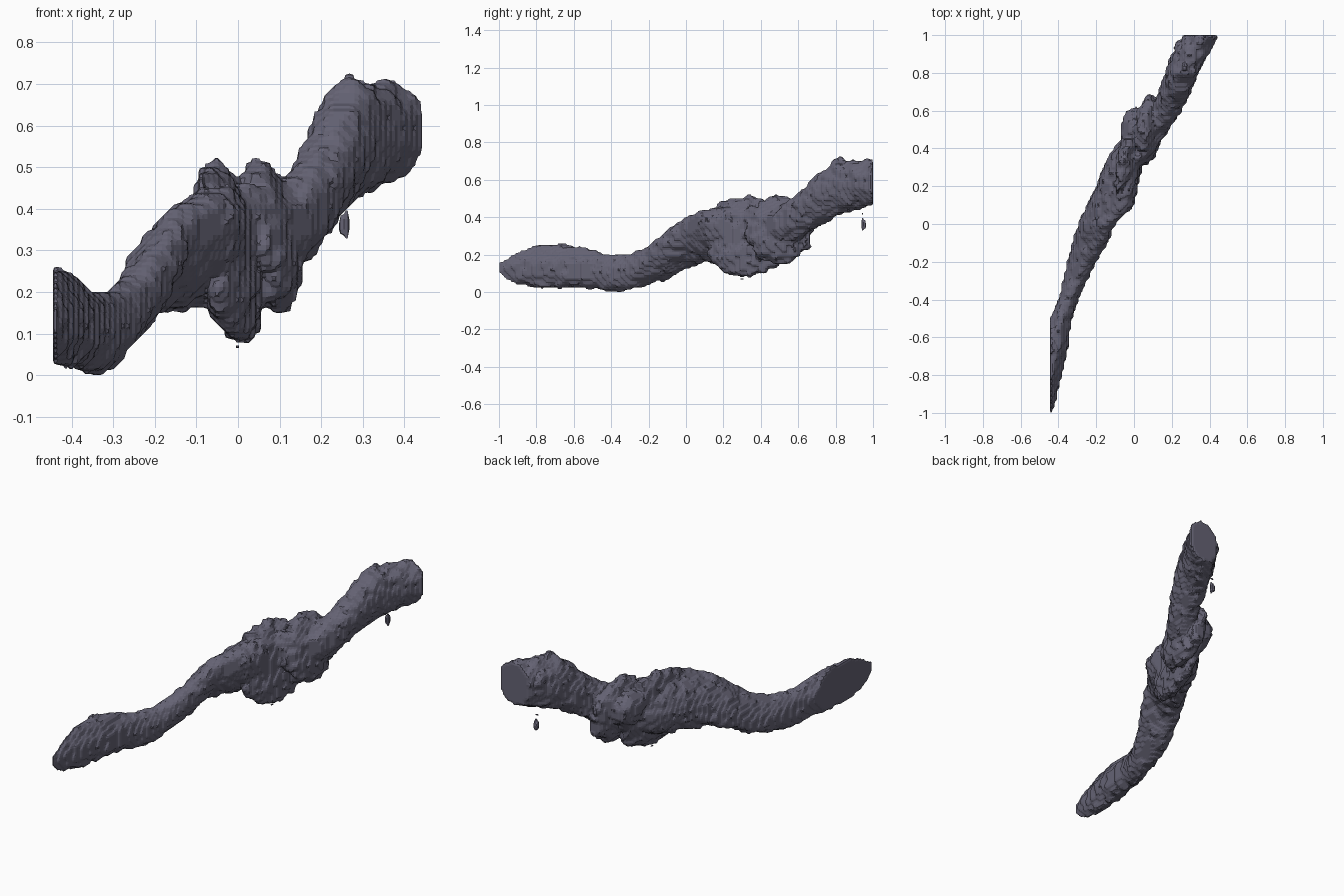
import bpy
from itertools import product
from mathutils import Vector, noise

if "Cube" in bpy.data.objects:
    bpy.data.objects.remove(bpy.data.objects["Cube"])

STEP = 0.0125
ORIGIN = Vector((-0.445, -1.0, 0.0))
COUNT = (71, 160, 60)

slate = bpy.data.materials.new("slate grey")
slate.use_nodes = True
slate.diffuse_color = (0.13, 0.125, 0.175, 1)
slate.node_tree.nodes["Principled BSDF"].inputs["Base Color"].default_value = slate.diffuse_color

# Trunk stations: y, x low, x high, z low, z high, rise per unit of x
STATIONS = [
    (-1.0, -.52, -.433, .085, .175, 0), (-.95, -.52, -.42, .045, .21, -.2),
    (-.8, -.52, -.382, .025, .26, -.4), (-.65, -.495, -.35, .025, .26, -.4),
    (-.5, -.438, -.33, .015, .225, -.2), (-.4, -.4, -.295, 0, .2, 0),
    (-.3, -.377, -.25, .01, .2, .3), (-.2, -.35, -.2, .04, .245, .7),
    (-.1, -.325, -.14, .07, .325, .9), (0, -.3, -.1, .125, .4, .9),
    (.1, -.25, 0, .16, .44, .6), (.2, -.2, .02, .16, .455, .4),
    (.3, -.16, .035, .17, .46, .3), (.4, -.11, .11, .18, .45, .3),
    (.5, -.02, .19, .21, .45, .4), (.6, .08, .25, .27, .53, .6),
    (.7, .13, .3, .35, .635, .6), (.8, .165, .34, .4, .705, .4),
    (.9, .2, .395, .435, .7, .2), (1.01, .27, .46, .47, .705, 0),
]

# Lumps: centre, radii, sideways lean per unit of depth and of height
LUMPS = [
    ((-.025, .32, .295), (.065, .23, .215), .2, -.15),
    ((.075, .5, .335), (.07, .18, .18), .1, -.15),
    ((.01, .5, .36), (.08, .12, .1), 0, 0),
    ((.267, .83, .69), (.014, .03, .035), 0, 0),
    ((.245, .93, .6), (.035, .04, .05), 0, 0),
]
DROPS = [
    ((.257, .947, .362), (.015, .015, .034), 0, 0),
    ((.257, .947, .418), (.009, .009, .009), 0, 0),
    ((-.005, .3, .072), (.009, .009, .009), 0, 0),
]


def section(y):
    """Blend the two stations around y."""
    for a, b in zip(STATIONS, STATIONS[1:]):
        if y <= b[0]:
            t = (y - a[0]) / (b[0] - a[0])
            return [p + (q - p) * t for p, q in zip(a[1:], b[1:])]


def in_lump(p, lump, limit):
    (cx, cy, cz), (rx, ry, rz), lean_y, lean_z = lump
    dy, dz = p.y - cy, p.z - cz
    dx = p.x - cx - lean_y * dy - lean_z * dz
    return (dx / rx) ** 2 + (dy / ry) ** 2 + (dz / rz) ** 2 < limit


def fill(test):
    """Collect the grid cells whose centres pass a test made for each slice."""
    cells = set()
    for j in range(COUNT[1]):
        inside = test(ORIGIN.y + (j + .5) * STEP)
        for i, k in product(range(COUNT[0]), range(COUNT[2])):
            p = ORIGIN + Vector((i + .5, j + .5, k + .5)) * STEP
            if inside(p):
                cells.add((i, j, k))
    return cells


def trunk_test(y):
    x0, x1, z0, z1, skew = section(y)
    cx, cz, rx = (x0 + x1) / 2, (z0 + z1) / 2, (x1 - x0) / 2
    rz = max(((z1 - z0) / 2) ** 2 - (skew * rx) ** 2, .0004) ** .5
    near = [l for l in LUMPS if abs(y - l[0][1]) < l[1][1] * 1.2]

    def inside(p):
        dx = p.x - cx
        d = (dx / rx) ** 2 + ((p.z - cz - skew * dx) / rz) ** 2
        if d < .75:
            return True
        if d > 1.3 and not near:
            return False
        limit = 1 + .25 * noise.noise(p * 22)
        return d < limit or any(in_lump(p, l, limit) for l in near)
    return inside


def drop_test(y):
    near = [d for d in DROPS if abs(y - d[0][1]) < .02]
    return lambda p: any(in_lump(p, d, 1) for d in near)


def corner_point(c, cells):
    """Chamfered position of a grid corner: mean of the crossings around it."""
    total, hits = Vector(), 0
    for axis in range(3):
        for s, t in product((0, 1), repeat=2):
            low = [0, 0, 0]
            low[axis] = -1
            low[(axis + 1) % 3], low[(axis + 2) % 3] = s - 1, t - 1
            a = [c[n] + low[n] for n in range(3)]
            b = list(a)
            b[axis] += 1
            if (tuple(a) in cells) != (tuple(b) in cells):
                mid = Vector(low) + Vector((.5, .5, .5))
                mid[axis] = 0
                total += mid
                hits += 1
    return ORIGIN + (Vector(c) + total / hits) * STEP


def build(name, cells):
    """Skin the filled cells with flat stepped faces."""
    index, faces = {}, []
    for cell in sorted(cells):
        for axis, side in product(range(3), (0, 1)):
            other = list(cell)
            other[axis] += 2 * side - 1
            if tuple(other) in cells:
                continue
            quad = []
            for s, t in ((0, 0), (1, 0), (1, 1), (0, 1)):
                c = list(cell)
                c[axis] += side
                c[(axis + 1) % 3] += s
                c[(axis + 2) % 3] += t
                quad.append(index.setdefault(tuple(c), len(index)))
            faces.append(quad if side else quad[::-1])
    mesh = bpy.data.meshes.new(name)
    mesh.from_pydata([corner_point(c, cells) for c in index], [], faces)
    mesh.materials.append(slate)
    mesh.update()
    obj = bpy.data.objects.new(name, mesh)
    bpy.context.collection.objects.link(obj)


# Winding lumpy trunk and the loose specks beneath it
build("stepped_trunk", fill(trunk_test))
build("loose_specks", fill(drop_test))
